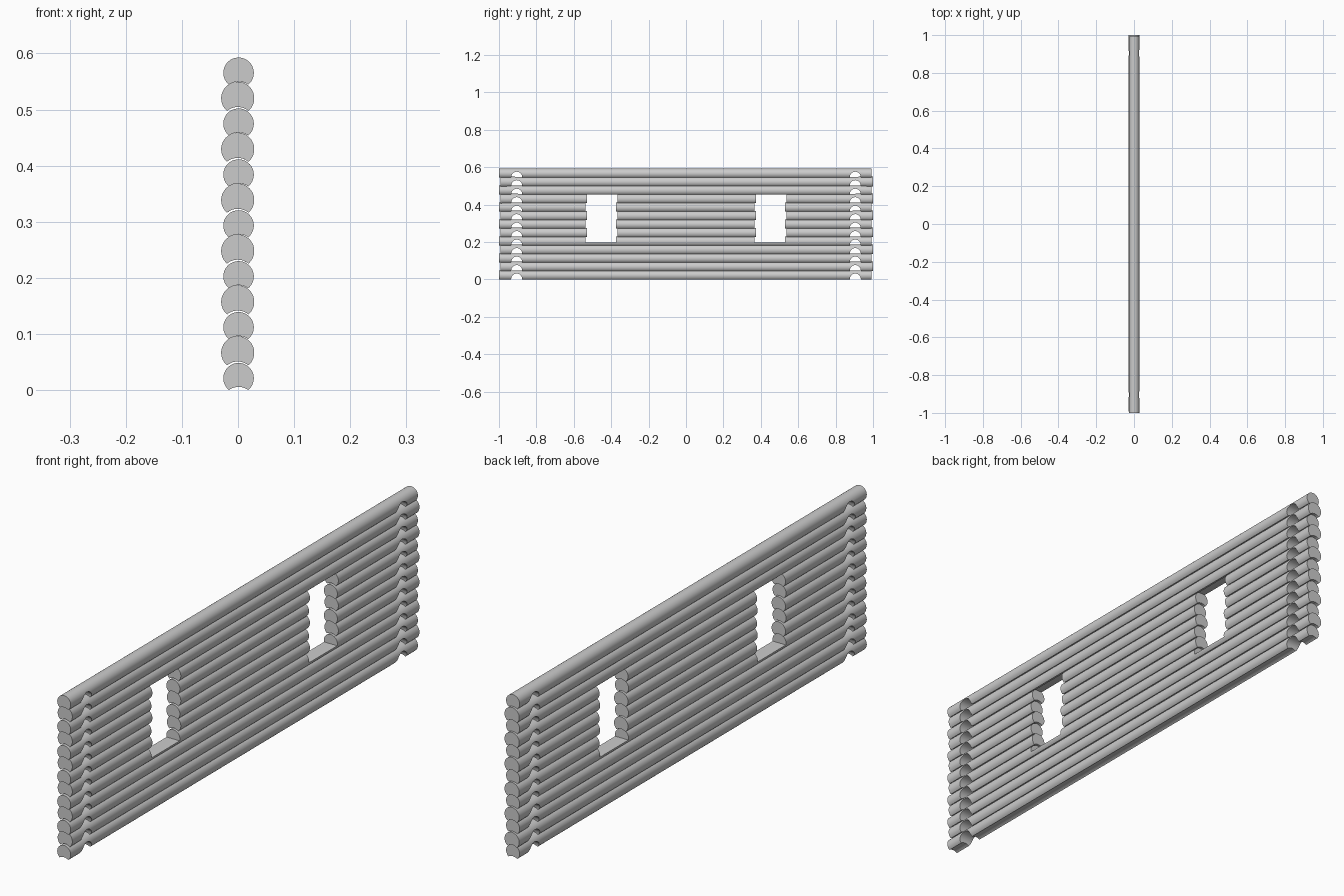
import bpy, bmesh
from math import pi, sin, cos, acos
from mathutils import Matrix, Vector

if "Cube" in bpy.data.objects:
    bpy.data.objects.remove(bpy.data.objects["Cube"])

COUNT, PITCH, Z0 = 13, 0.04535, 0.0212
GROOVE_R = 0.0298
HALF = 0.996
N_ROUND, N_GROOVE = 36, 14


def section(r):
    """Round log cross-section with a concave groove underneath (x, z)."""
    down = (PITCH**2 + r**2 - GROOVE_R**2) / (2 * PITCH)
    a = acos(down / r)                      # angle from straight down to groove edge
    g = acos((PITCH - down) / GROOVE_R)     # half angle of groove arc
    pts = []
    for k in range(N_ROUND + 1):
        t = a + (2 * pi - 2 * a) * k / N_ROUND
        pts.append((r * sin(t), -r * cos(t)))
    for k in range(1, N_GROOVE):
        t = -g + 2 * g * k / N_GROOVE
        pts.append((GROOVE_R * sin(t), -PITCH + GROOVE_R * cos(t)))
    return pts


def finish(name, bm):
    bmesh.ops.recalc_face_normals(bm, faces=bm.faces[:])
    mesh = bpy.data.meshes.new(name)
    bm.to_mesh(mesh)
    bm.free()
    ob = bpy.data.objects.new(name, mesh)
    bpy.context.collection.objects.link(ob)
    return ob


def make_log(name, cx, cz, shift, r_end, r_mid):
    bm = bmesh.new()
    rings = []
    for y, r in ((-HALF, r_end), (-0.87, r_mid), (0.87, r_mid), (HALF, r_end)):
        rings.append([bm.verts.new((cx + x, y + shift, cz + z)) for x, z in section(r)])
    n = len(rings[0])
    for a, b in zip(rings, rings[1:]):
        for i in range(n):
            j = (i + 1) % n
            bm.faces.new((a[i], a[j], b[j], b[i]))
    bm.faces.new(rings[0])
    bm.faces.new(rings[-1])
    return finish(name, bm)


def make_cutter(cz, shift):
    bm = bmesh.new()
    for side in (-1, 1):
        # saddle notch for the crossing log
        m = Matrix.Translation((0, side * 0.905, cz - 0.0195)) @ Matrix.Rotation(pi / 2, 4, 'Y')
        bmesh.ops.create_cone(bm, cap_ends=True, segments=32, radius1=0.0295,
                              radius2=0.0295, depth=0.2, matrix=m)
        # window opening
        m = Matrix.Translation((0, side * 0.452 + shift * 0.8, 0.3245)) @ \
            Matrix.Diagonal((0.2, 0.163, 0.257, 1))
        bmesh.ops.create_cube(bm, size=1, matrix=m)
    return finish("cutter", bm)


# stacked logs, alternating slim and thick with staggered ends
for i in range(COUNT):
    cz = Z0 + i * PITCH
    thick = i % 2 == 1
    shift = 0.004 if thick else -0.004
    log = make_log(f"wall_log_{i + 1}", -0.0005 if thick else 0.001, cz, shift,
                   0.0295 if thick else 0.0272, 0.028 if thick else 0.0272)
    cutter = make_cutter(cz, shift)
    cutter.hide_render = True
    mod = log.modifiers.new("openings", 'BOOLEAN')
    mod.operation = 'DIFFERENCE'
    mod.solver = 'EXACT'
    mod.object = cutter
    bpy.ops.object.select_all(action='DESELECT')
    log.select_set(True)
    bpy.context.view_layer.objects.active = log
    bpy.ops.object.modifier_apply(modifier=mod.name)
    bpy.data.objects.remove(cutter, do_unlink=True)
    bpy.ops.object.shade_smooth_by_angle(angle=0.6)
